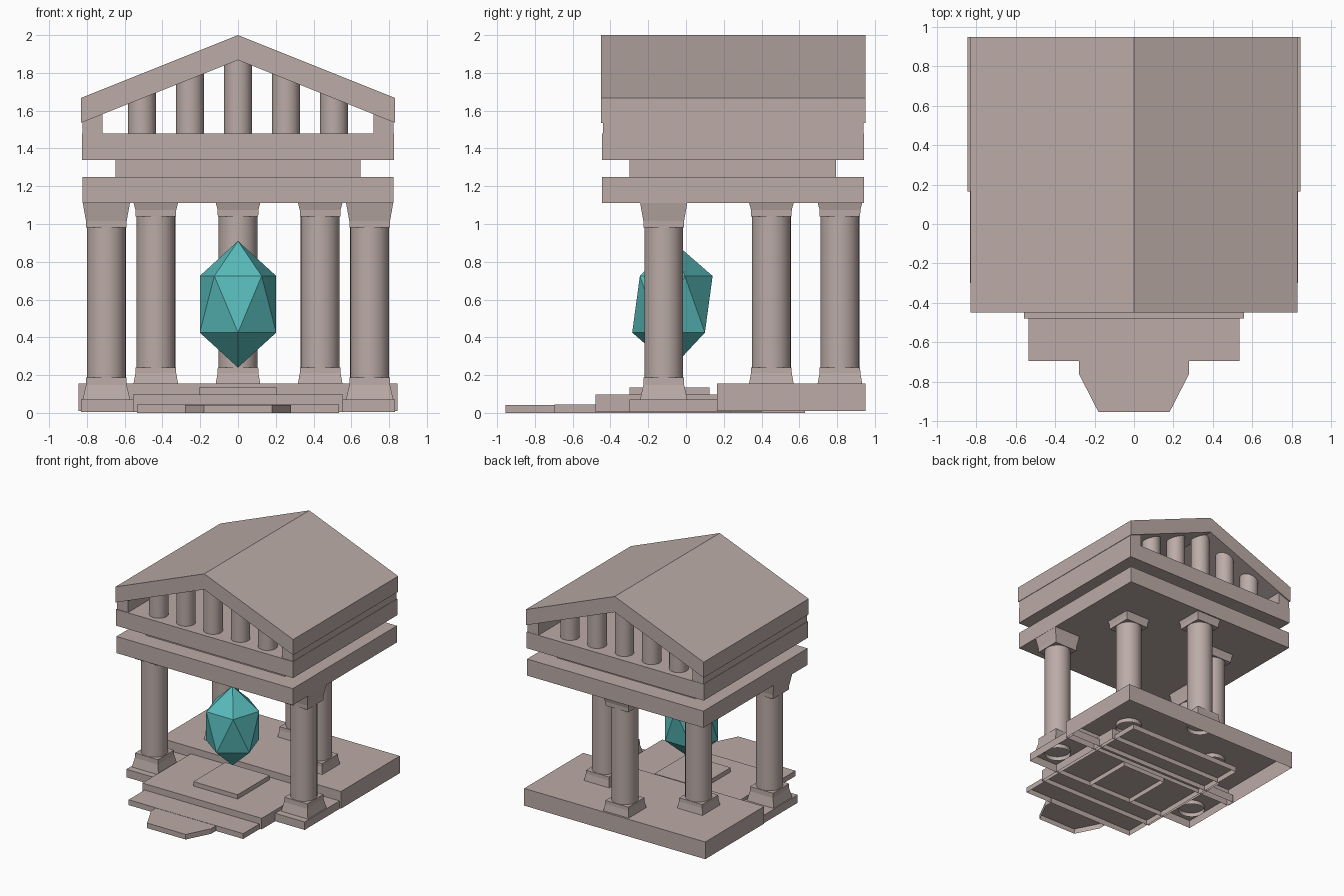
import bpy, bmesh, math

if "Cube" in bpy.data.objects:
    bpy.data.objects.remove(bpy.data.objects["Cube"])

def material(name, rgb):
    m = bpy.data.materials.new(name)
    m.diffuse_color = (*rgb, 1)
    m.use_nodes = True
    m.node_tree.nodes["Principled BSDF"].inputs["Base Color"].default_value = m.diffuse_color
    return m

stone = material("warm_grey_stone", (0.50, 0.41, 0.385))
teal = material("teal_crystal", (0.10, 0.50, 0.50))

def finish(name, bm, mat=stone):
    bmesh.ops.recalc_face_normals(bm, faces=bm.faces)
    mesh = bpy.data.meshes.new(name)
    bm.to_mesh(mesh)
    bm.free()
    mesh.materials.append(mat)
    ob = bpy.data.objects.new(name, mesh)
    bpy.context.collection.objects.link(ob)
    return ob

def extrude(name, pts, vec, open_start=False):
    """Closed outline swept along vec; open_start leaves the first cap off."""
    bm = bmesh.new()
    a = [bm.verts.new(p) for p in pts]
    b = [bm.verts.new([p[i] + vec[i] for i in range(3)]) for p in pts]
    n = len(pts)
    for i in range(n):
        bm.faces.new((a[i], a[(i + 1) % n], b[(i + 1) % n], b[i]))
    bm.faces.new(b)
    if not open_start:
        bm.faces.new(a[::-1])
    return finish(name, bm)

def slab(name, hx, y0, y1, z0, z1, hollow=False):
    pts = [(-hx, y0, z0), (hx, y0, z0), (hx, y1, z0), (-hx, y1, z0)]
    return extrude(name, pts, (0, 0, z1 - z0), hollow)

def square_stack(name, x, y, rings):
    """Square block through (half width, z) rings."""
    bm = bmesh.new()
    loops = [[bm.verts.new((x + sx * h, y + sy * h, z))
              for sx, sy in ((-1, -1), (1, -1), (1, 1), (-1, 1))] for h, z in rings]
    for a, b in zip(loops, loops[1:]):
        for i in range(4):
            j = (i + 1) % 4
            bm.faces.new((a[i], a[j], b[j], b[i]))
    bm.faces.new(loops[0][::-1])
    bm.faces.new(loops[-1])
    return finish(name, bm)

def shaft(name, x, y, r, z0, ztop):
    """Round shaft whose top follows the function ztop(x)."""
    n = 32
    bm = bmesh.new()
    ring = [(x + r * math.cos(2 * math.pi * i / n), y + r * math.sin(2 * math.pi * i / n))
            for i in range(n)]
    a = [bm.verts.new((px, py, z0)) for px, py in ring]
    b = [bm.verts.new((px, py, ztop(px))) for px, py in ring]
    for i in range(n):
        j = (i + 1) % n
        bm.faces.new((a[i], a[j], b[j], b[i])).smooth = True
    return finish(name, bm)

# Stepped floor: nested slabs, open underneath
slab("rear_platform", 0.845, 0.165, 0.95, 0.01, 0.155, True)
slab("column_platform", 0.832, -0.30, 0.235, 0.005, 0.072, True)
slab("middle_step", 0.557, -0.48, 0.40, 0.005, 0.098, True)
slab("lower_step", 0.535, -0.695, 0.63, 0.0, 0.045, True)
slab("crystal_pedestal", 0.207, -0.30, 0.125, 0.005, 0.135, True)
extrude("front_step", [(-0.28, -0.69, 0), (-0.28, -0.76, 0), (-0.18, -0.955, 0),
                       (0.18, -0.955, 0), (0.28, -0.76, 0), (0.28, -0.69, 0)],
        (0, 0, 0.043), True)

# Five main columns in an arc: x, y, floor, block heights of base and capital
columns = [(0, 0.815, 0.155, 0.24, 1.04)]
for s in (-1, 1):
    columns.append((s * 0.435, 0.452, 0.155, 0.24, 1.04))
    columns.append((s * 0.697, -0.118, 0.072, 0.188, 0.982))
for i, (x, y, zf, zb, zc) in enumerate(columns):
    w = 0.125 if zf < 0.1 else 0.118
    shaft(f"column_shaft_{i}", x, y, 0.103, zf - 0.035, lambda px: 1.115)
    square_stack(f"column_base_{i}", x, y,
                 [(w, zf), (0.108, zf + (zb - zf) * 0.65), (0.107, zb)])
    square_stack(f"column_capital_{i}", x, y,
                 [(0.107, zc), (0.108, zc + 0.035), (w, 1.112)])

# Entablature
slab("lower_beam", 0.823, -0.445, 0.943, 1.11, 1.25)
slab("recessed_band", 0.648, -0.30, 0.795, 1.25, 1.34)
slab("upper_beam", 0.826, -0.445, 0.943, 1.34, 1.478)

# Roof, its side walls and the short gable columns
def underside(x):
    return 1.868 - abs(x) * 0.4

extrude("gable_roof", [(-0.83, -0.45, underside(0.83)), (0, -0.45, 1.868),
                       (0.83, -0.45, underside(0.83)), (0.83, -0.45, 1.668),
                       (0, -0.45, 2.0), (-0.83, -0.45, 1.668)], (0, 1.4, 0))
for s in (-1, 1):
    extrude("eave_wall", [(s * 0.718, -0.44, 1.478), (s * 0.823, -0.44, 1.478),
                          (s * 0.823, -0.44, underside(0.823) + 0.002),
                          (s * 0.718, -0.44, underside(0.718) + 0.002)], (0, 1.38, 0))
for y in (-0.33, 0.82):
    for k in range(-2, 3):
        shaft("gable_column", k * 0.254, y, 0.074, 1.478, lambda px: underside(px) + 0.005)

# Floating crystal: stretched icosahedron
bm = bmesh.new()
bmesh.ops.create_icosphere(bm, subdivisions=1, radius=1)
for v in bm.verts:
    x, y, z = v.co
    v.co = (-y * 0.238, x * 0.238 - 0.072, z * 0.335 + 0.575)
finish("crystal", bm, teal)
